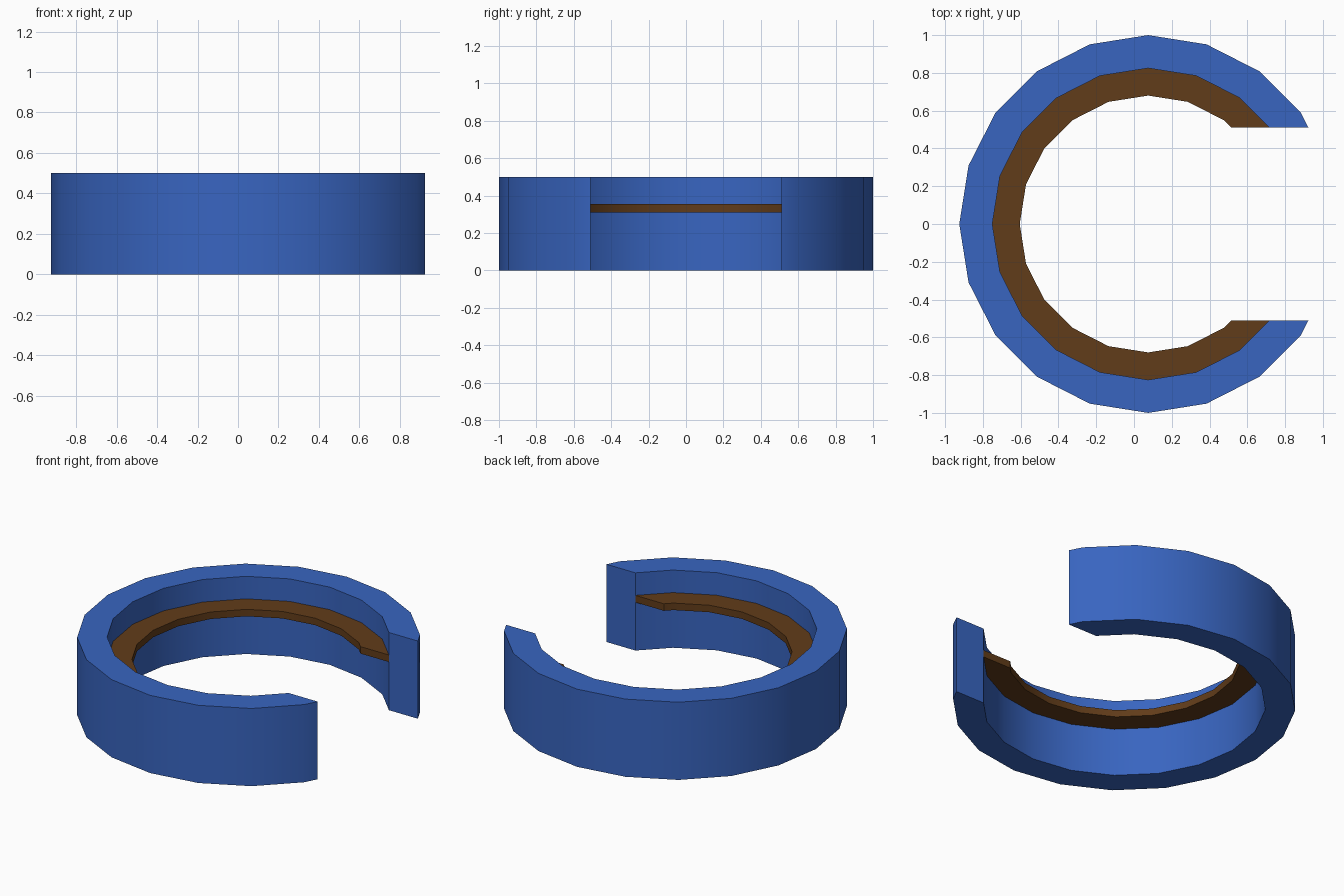
import bpy, bmesh, math

if "Cube" in bpy.data.objects:
    bpy.data.objects.remove(bpy.data.objects["Cube"])

CX = 0.075      # ring centre, offset because the opening side is cut short
CUT = 0.51      # half width of the opening
SIDES = 20


def arc(radius):
    """Points of a 20-sided ring, from the upper cut round to the lower cut."""
    pts = []
    for i in range(SIDES):
        a = 2 * math.pi * i / SIDES
        pts.append((CX + radius * math.cos(a), radius * math.sin(a)))
    first = next(i for i in range(SIDES) if pts[i][1] > CUT)
    p, q = pts[first - 1], pts[first]
    t = (CUT - p[1]) / (q[1] - p[1])
    x = p[0] + t * (q[0] - p[0])
    return [(x, CUT)] + pts[first:SIDES - first + 1] + [(x, -CUT)]


def material(name, color):
    m = bpy.data.materials.new(name)
    m.diffuse_color = (*color, 1)
    m.use_nodes = True
    m.node_tree.nodes["Principled BSDF"].inputs["Base Color"].default_value = m.diffuse_color
    return m


def open_ring(name, r_out, r_in, z0, z1, mat):
    """C-shaped ring with a rectangular cross-section."""
    bm = bmesh.new()

    def row(r, z):
        return [bm.verts.new((x, y, z)) for x, y in arc(r)]
    rows = [row(r_out, z0), row(r_out, z1), row(r_in, z1), row(r_in, z0)]
    for k in range(4):
        a, b = rows[k], rows[(k + 1) % 4]
        # rows can differ by a vertex where the cut meets a different side
        n, m = len(a) - 1, len(b) - 1
        if n == m:
            for i in range(n):
                bm.faces.new((a[i], a[i + 1], b[i + 1], b[i]))
        else:
            bm.faces.new(a + b[::-1])
    for j in (0, -1):
        bm.faces.new([r[j] for r in rows])
    bmesh.ops.recalc_face_normals(bm, faces=bm.faces)
    mesh = bpy.data.meshes.new(name)
    bm.to_mesh(mesh)
    bm.free()
    mesh.materials.append(mat)
    ob = bpy.data.objects.new(name, mesh)
    bpy.context.collection.objects.link(ob)
    bpy.ops.object.select_all(action='DESELECT')
    ob.select_set(True)
    bpy.context.view_layer.objects.active = ob
    bpy.ops.object.shade_smooth_by_angle(angle=math.radians(30))


# Outer wall and the ledge running round its inside
open_ring("outer_wall", 1.0, 0.825, 0.0, 0.5, material("blue", (0.04, 0.13, 0.53)))
open_ring("inner_ledge", 0.825, 0.68, 0.31, 0.355, material("brown", (0.12, 0.045, 0.01)))
